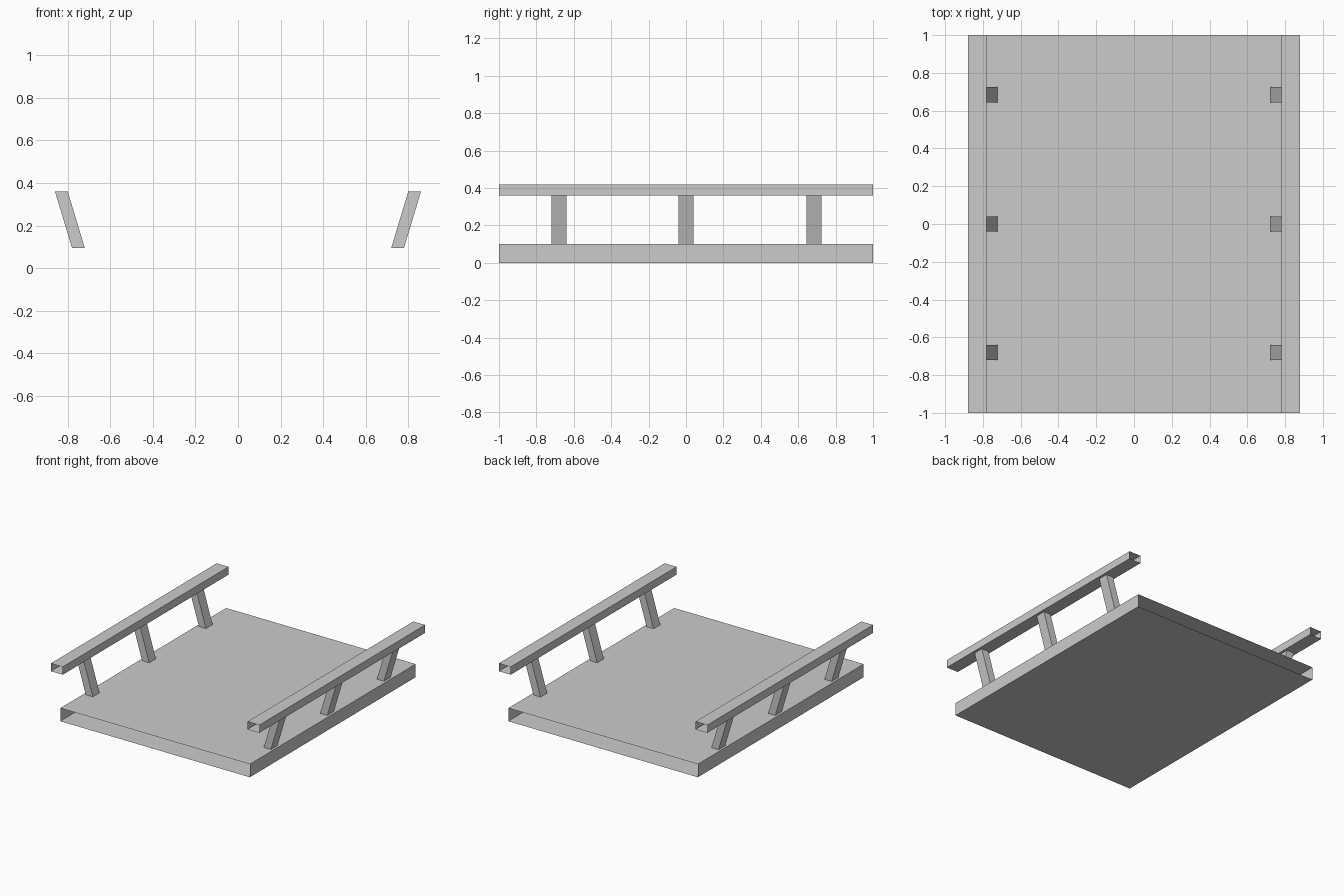
import bpy
import bmesh

if "Cube" in bpy.data.objects:
    bpy.data.objects.remove(bpy.data.objects["Cube"])


def tube(name, rings):
    """Open-ended four-sided sleeve between two matching rings of corners."""
    bm = bmesh.new()
    a, b = [[bm.verts.new(p) for p in ring] for ring in rings]
    n = len(a)
    for i in range(n):
        j = (i + 1) % n
        bm.faces.new((a[i], a[j], b[j], b[i]))
    bmesh.ops.recalc_face_normals(bm, faces=bm.faces)
    # make sure the normals point away from the centre line
    centre = sum((v.co for v in bm.verts), a[0].co * 0) / len(bm.verts)
    f = next(iter(bm.faces))
    if f.normal.dot(f.calc_center_median() - centre) < 0:
        bmesh.ops.reverse_faces(bm, faces=bm.faces)
    mesh = bpy.data.meshes.new(name)
    bm.to_mesh(mesh)
    bm.free()
    obj = bpy.data.objects.new(name, mesh)
    bpy.context.collection.objects.link(obj)
    return obj


def beam(name, x0, x1, z0, z1):
    """Hollow beam along y with open ends."""
    def ring(y):
        return [(x0, y, z0), (x1, y, z0), (x1, y, z1), (x0, y, z1)]
    return tube(name, (ring(-1), ring(1)))


def post(name, side, y):
    """Post leaning outward from deck to rail."""
    def ring(x0, x1, z):
        return [(side * x, y + d, z) for x, d in
                ((x0, -0.04), (x1, -0.04), (x1, 0.04), (x0, 0.04))]
    return tube(name, (ring(0.72, 0.78, 0.095), ring(0.80, 0.86, 0.36)))


# Deck
beam("deck", -0.80, 0.80, 0.0, 0.10)

# Handrails and their posts on both sides
for side, label in ((-1, "left"), (1, "right")):
    x0, x1 = sorted((side * 0.78, side * 0.88))
    beam(f"{label}_handrail", x0, x1, 0.36, 0.42)
    for i, y in enumerate((-0.68, 0.0, 0.684)):
        post(f"{label}_post_{i + 1}", side, y)
